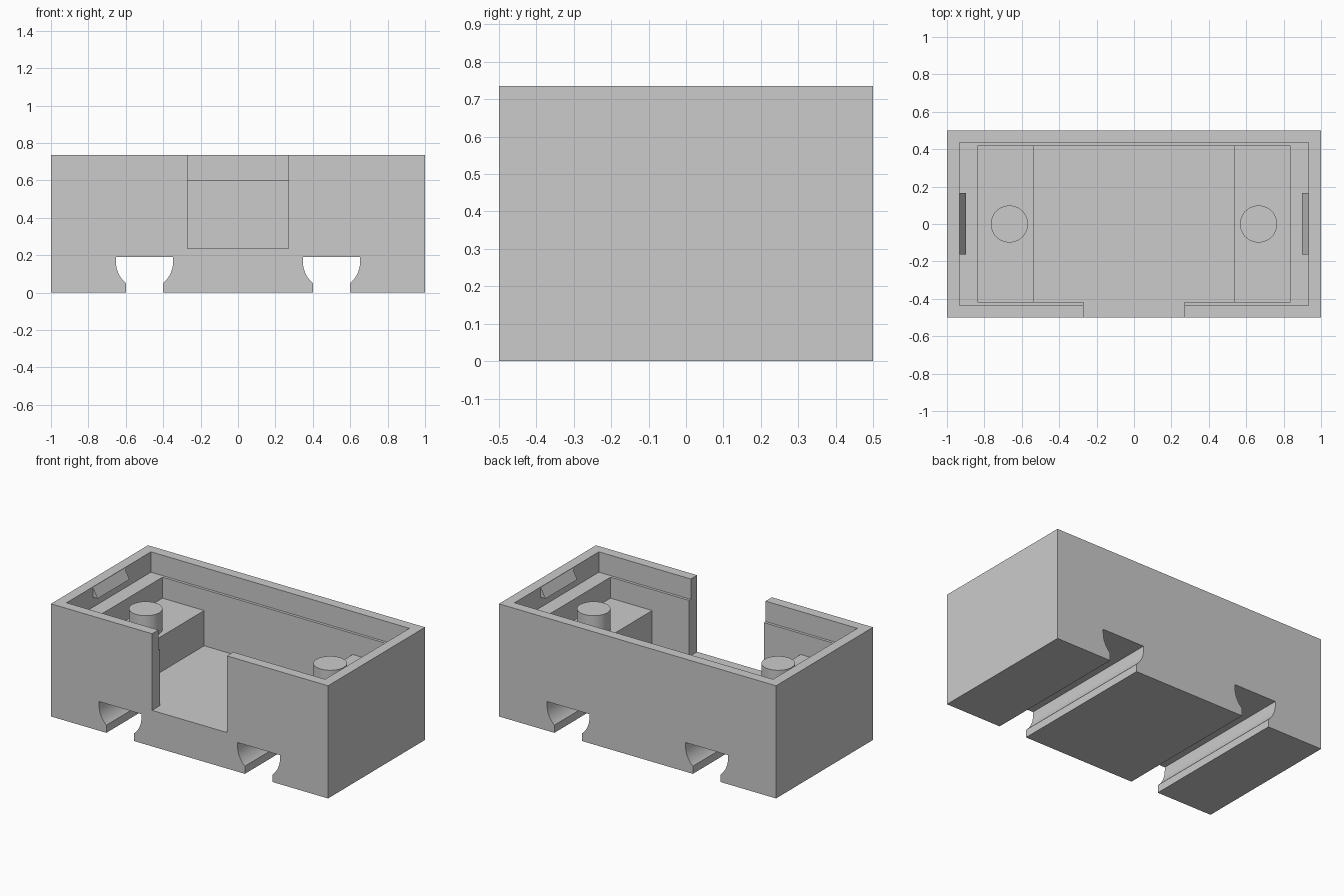
import bpy
import bmesh
import math
from mathutils import Matrix

if "Cube" in bpy.data.objects:
    bpy.data.objects.remove(bpy.data.objects["Cube"], do_unlink=True)

GREY = (0.6, 0.6, 0.6, 1.0)
grey = bpy.data.materials.new("plain grey")
grey.use_nodes = True
grey.diffuse_color = GREY
grey.node_tree.nodes["Principled BSDF"].inputs["Base Color"].default_value = GREY

HEIGHT, LEDGE, FLOOR, SHELF = 0.735, 0.602, 0.235, 0.465
INNER_X, INNER_Y = 0.837, 0.417
RIM_X, RIM_Y = 0.933, 0.435


def finish(name, bm):
    """Turn a bmesh into a grey object."""
    bmesh.ops.recalc_face_normals(bm, faces=bm.faces[:])
    mesh = bpy.data.meshes.new(name)
    bm.to_mesh(mesh)
    bm.free()
    mesh.materials.append(grey)
    obj = bpy.data.objects.new(name, mesh)
    bpy.context.collection.objects.link(obj)
    return obj


def box(name, low, high):
    bm = bmesh.new()
    bmesh.ops.create_cube(bm, size=1)
    for v in bm.verts:
        v.co = [high[i] if v.co[i] > 0 else low[i] for i in range(3)]
    return finish(name, bm)


def prism(name, profile, y0, y1):
    """Extrude an (x, z) outline along y."""
    bm = bmesh.new()
    face = bm.faces.new([bm.verts.new((x, y0, z)) for x, z in profile])
    made = bmesh.ops.extrude_face_region(bm, geom=[face])["geom"]
    moved = [g for g in made if isinstance(g, bmesh.types.BMVert)]
    bmesh.ops.translate(bm, verts=moved, vec=(0, y1 - y0, 0))
    return finish(name, bm)


def cut(target, cutter):
    """Subtract the cutter from the target and discard it."""
    cutter.hide_render = True
    mod = target.modifiers.new("cut", "BOOLEAN")
    mod.operation = "DIFFERENCE"
    mod.solver = "EXACT"
    mod.object = cutter
    bpy.context.view_layer.objects.active = target
    bpy.ops.object.modifier_apply(modifier=mod.name)
    bpy.data.objects.remove(cutter, do_unlink=True)


def smooth(obj):
    bpy.ops.object.select_all(action="DESELECT")
    obj.select_set(True)
    bpy.context.view_layer.objects.active = obj
    bpy.ops.object.shade_smooth_by_angle(angle=math.radians(30))


def slot_profile(centre):
    """Narrow neck opening into a round channel with a flat roof."""
    radius, mid, neck, roof = 0.153, 0.166, 0.1, 0.19
    start = math.acos(neck / radius)
    steps = 12
    half = [(neck, -0.1)]
    for i in range(steps + 1):
        a = -start * (1 - i / steps)
        half.append((radius * math.cos(a), mid + radius * math.sin(a)))
    half.append((radius, roof))
    left = [(-x, z) for x, z in reversed(half)]
    return [(centre + x, z) for x, z in half + left]


# Case with a stepped cavity and a front opening
case = box("case", (-1, -0.5, 0), (1, 0.5, HEIGHT))
cut(case, box("cavity_cutter", (-INNER_X, -INNER_Y, FLOOR), (INNER_X, INNER_Y, 1)))
cut(case, box("rim_cutter", (-RIM_X, -RIM_Y, LEDGE), (RIM_X, RIM_Y, 1)))
cut(case, box("opening_cutter", (-0.27, -0.6, FLOOR), (0.27, -0.2, 1)))

# Two mounting channels under the case
for side in (-1, 1):
    cut(case, prism("channel_cutter", slot_profile(side * 0.5), -0.6, 0.6))
smooth(case)

for side, label in ((-1, "right"), (1, "left")):
    # Raised shelf at each end
    xs = sorted((side * 0.536, side * INNER_X))
    box(label + "_shelf", (xs[0], -INNER_Y, FLOOR), (xs[1], INNER_Y, SHELF))

    # Round peg on the shelf
    bm = bmesh.new()
    bmesh.ops.create_cone(
        bm, cap_ends=True, segments=48, radius1=0.099, radius2=0.099,
        depth=LEDGE - SHELF,
        matrix=Matrix.Translation((side * 0.666, 0, (LEDGE + SHELF) / 2)))
    smooth(finish(label + "_peg", bm))

    # Wedge-shaped snap catch inside the end wall
    wedge = [(side * RIM_X, 0.73), (side * 0.899, 0.667), (side * RIM_X, 0.667)]
    prism(label + "_snap_catch", wedge, -0.163, 0.165)
